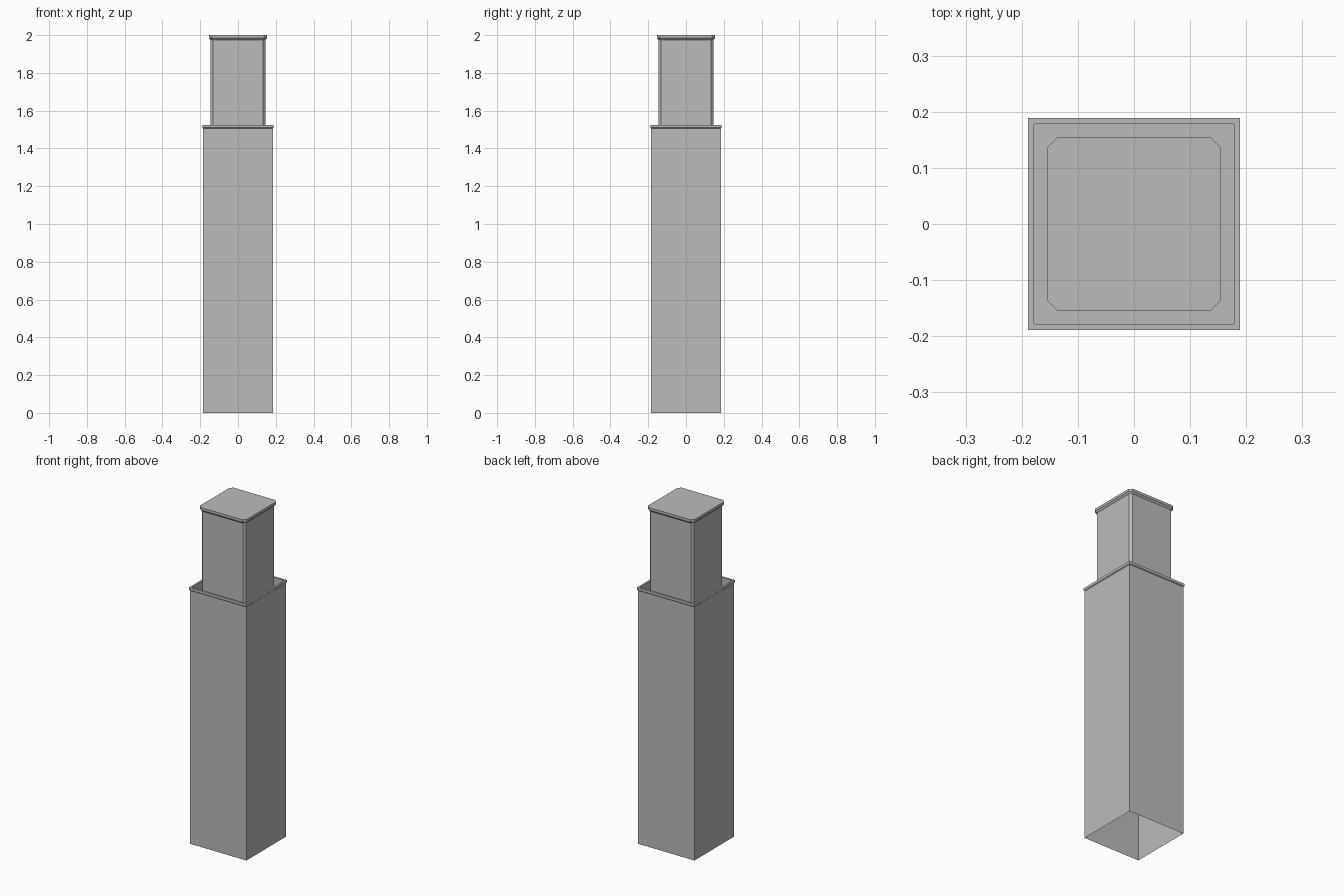
import bpy
import bmesh

if "Cube" in bpy.data.objects:
    bpy.data.objects.remove(bpy.data.objects["Cube"], do_unlink=True)

grey = bpy.data.materials.new("plain grey")
grey.diffuse_color = (0.5, 0.5, 0.5, 1)
grey.use_nodes = True
bsdf = grey.node_tree.nodes["Principled BSDF"]
bsdf.inputs["Base Color"].default_value = grey.diffuse_color


def outline(half, chamfer):
    """Square corners, or chamfered corners, in counter-clockwise order."""
    h, c = half, half - chamfer
    if not chamfer:
        return [(h, h), (-h, h), (-h, -h), (h, -h)]
    return [(h, c), (c, h), (-c, h), (-h, c), (-h, -c), (-c, -h), (c, -h), (h, -c)]


def square_sweep(name, profile, chamfer=0, close_start=False, close_end=False):
    """Stack square outlines through (half width, height) pairs and skin them."""
    bm = bmesh.new()
    rings = [[bm.verts.new((x, y, z)) for x, y in outline(half, chamfer)]
             for half, z in profile]
    for low, high in zip(rings, rings[1:]):
        for i in range(len(low)):
            j = (i + 1) % len(low)
            bm.faces.new((low[i], low[j], high[j], high[i]))
    if close_start:
        bm.faces.new(rings[0][::-1])
    if close_end:
        bm.faces.new(rings[-1])
    mesh = bpy.data.meshes.new(name)
    bm.to_mesh(mesh)
    bm.free()
    mesh.materials.append(grey)
    obj = bpy.data.objects.new(name, mesh)
    bpy.context.collection.objects.link(obj)
    return obj


# Outer sleeve: open underneath, raised lip, recessed floor around the column
square_sweep("outer_sleeve", [
    (0.185, 0), (0.185, 1.506), (0.189, 1.51), (0.189, 1.525),
    (0.178, 1.525), (0.178, 1.35)], close_end=True)

# Inner column with narrow chamfered corners
square_sweep("inner_column", [(0.145, 1.35), (0.145, 1.985)], chamfer=0.012)

# Overhanging cap
square_sweep("top_cap", [(0.145, 1.975), (0.154, 1.985), (0.154, 2)],
             chamfer=0.017, close_start=True, close_end=True)
